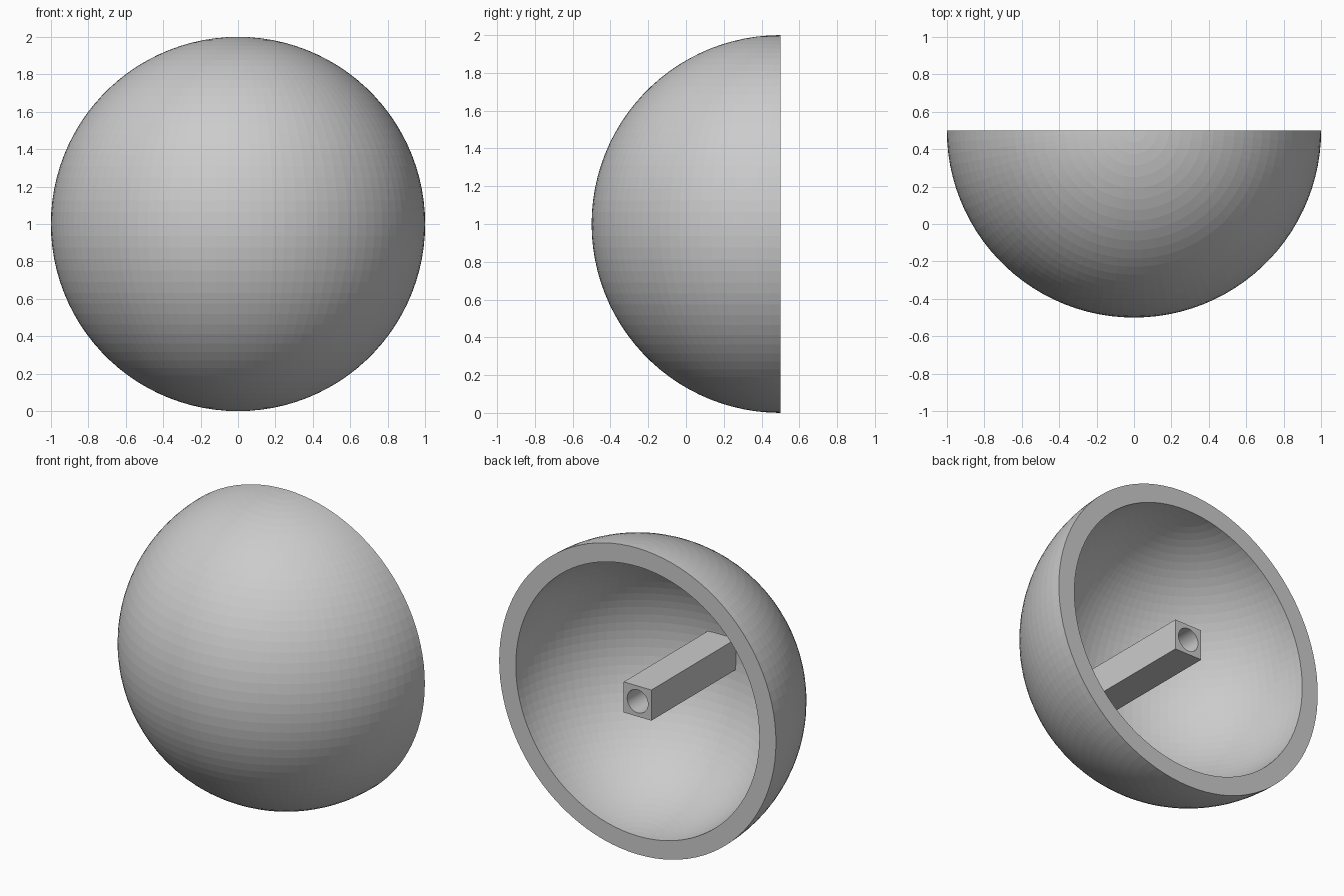
import bpy, bmesh
from math import sin, cos, pi
from mathutils import Matrix, Vector

if "Cube" in bpy.data.objects:
    bpy.data.objects.remove(bpy.data.objects["Cube"])

CENTRE = Vector((0, 0.5, 1))   # centre of the open rim
OUTER, INNER = 1.0, 0.88
POST, HOLE = 0.2, 0.075        # post width, hole radius
POST_END = -0.43               # far end, buried in the shell wall


def add_object(name, bm):
    mesh = bpy.data.meshes.new(name)
    bm.to_mesh(mesh)
    bm.free()
    obj = bpy.data.objects.new(name, mesh)
    bpy.context.collection.objects.link(obj)
    return obj


def boolean(target, tool, operation):
    mod = target.modifiers.new(operation.lower(), 'BOOLEAN')
    mod.operation, mod.solver, mod.object = operation, 'EXACT', tool
    bpy.context.view_layer.objects.active = target
    bpy.ops.object.modifier_apply(modifier=mod.name)
    bpy.data.objects.remove(tool)


def arc(bm, radius):
    return [bm.verts.new((radius * sin(pi * i / 50), 0, radius * cos(pi * i / 50)))
            for i in range(51)]


# Right half of the hollow half sphere: two arcs spun a quarter turn
bm = bmesh.new()
for radius in (OUTER, INNER):
    pts = arc(bm, radius)
    edges = [bm.edges.new(pair) for pair in zip(pts, pts[1:])]
    bmesh.ops.spin(bm, geom=pts + edges, cent=(0, 0, 0), axis=(0, 0, 1),
                   angle=-pi / 2, steps=25)
# Flat rim between the arcs
a, b = arc(bm, OUTER), arc(bm, INNER)
for i in range(50):
    bm.faces.new((a[i], a[i + 1], b[i + 1], b[i]))
# Left half by mirroring
bmesh.ops.mirror(bm, geom=bm.verts[:] + bm.edges[:] + bm.faces[:],
                 matrix=Matrix.Identity(4), merge_dist=1e-4, axis='X')
bmesh.ops.remove_doubles(bm, verts=bm.verts, dist=1e-4)
bmesh.ops.recalc_face_normals(bm, faces=bm.faces)
bmesh.ops.translate(bm, verts=bm.verts, vec=CENTRE)
dome = add_object("dome_with_post", bm)

# Square post from the rim plane back into the shell
length = CENTRE.y - POST_END
bm = bmesh.new()
bmesh.ops.create_cube(bm, size=1)
bmesh.ops.scale(bm, verts=bm.verts, vec=(POST, length, POST))
bmesh.ops.translate(bm, verts=bm.verts, vec=(0, CENTRE.y - length / 2, CENTRE.z))
post = add_object("post", bm)

# Round hole along the post
bm = bmesh.new()
bmesh.ops.create_cone(bm, cap_ends=True, segments=64, radius1=HOLE, radius2=HOLE,
                      depth=length + 0.2)
bmesh.ops.rotate(bm, verts=bm.verts, matrix=Matrix.Rotation(pi / 2, 3, 'X'))
bmesh.ops.translate(bm, verts=bm.verts, vec=(0, CENTRE.y - length / 2, CENTRE.z))
hole = add_object("hole_cutter", bm)
hole.hide_render = True

boolean(post, hole, 'DIFFERENCE')
boolean(dome, post, 'UNION')
